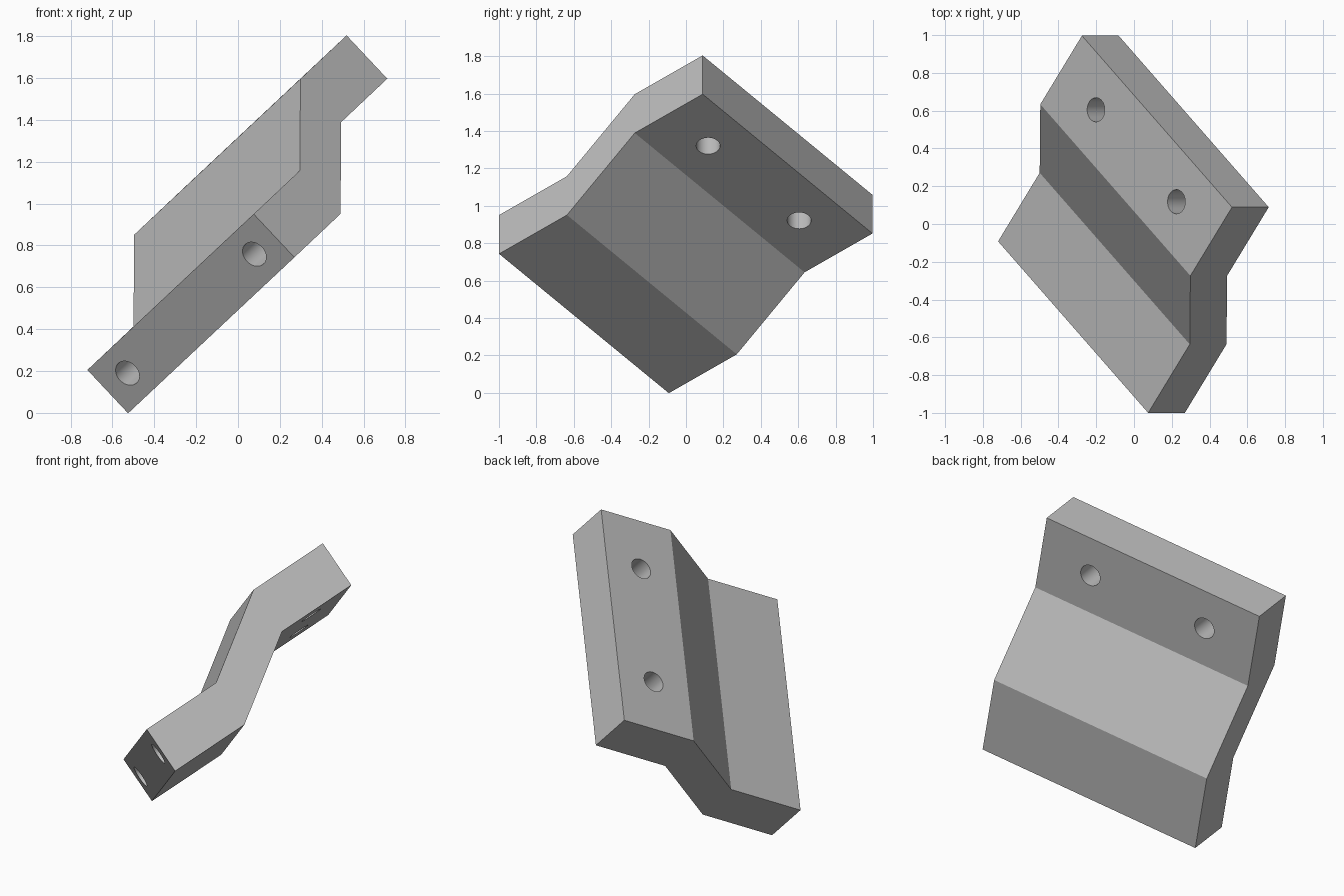
import bpy
import bmesh
from math import radians
from mathutils import Matrix, Vector

old = bpy.data.objects.get("Cube")
if old:
    bpy.data.objects.remove(old, do_unlink=True)

SIZE = 1.418             # square footprint of the bracket
THICK = 0.284            # plate thickness
STEP = 0.317             # height offset between the two flanges
RADIUS = 0.064           # all holes

grey = bpy.data.materials.new("plain grey")
grey.use_nodes = True
colour = (0.5, 0.5, 0.5, 1)
grey.diffuse_color = colour
grey.node_tree.nodes["Principled BSDF"].inputs["Base Color"].default_value = colour


def make_object(name, bm):
    bmesh.ops.recalc_face_normals(bm, faces=bm.faces)
    mesh = bpy.data.meshes.new(name)
    bm.to_mesh(mesh)
    bm.free()
    mesh.materials.append(grey)
    obj = bpy.data.objects.new(name, mesh)
    bpy.context.collection.objects.link(obj)
    return obj


def add_drill(bm, centre, depth, turn):
    bmesh.ops.create_cone(bm, cap_ends=True, segments=40, radius1=RADIUS,
                          radius2=RADIUS, depth=depth,
                          matrix=Matrix.Translation(centre) @ turn)


# Stepped plate: a Z-shaped profile extruded along its width
top_line = [(0, 0), (SIZE / 3, 0), (SIZE * 2 / 3, STEP), (SIZE, STEP)]
profile = top_line + [(x, z - THICK) for x, z in reversed(top_line)]
bm = bmesh.new()
end = bm.faces.new([bm.verts.new((x, 0, z)) for x, z in profile])
swept = bmesh.ops.extrude_face_region(bm, geom=[end])["geom"]
bmesh.ops.translate(bm, vec=(0, SIZE, 0),
                    verts=[v for v in swept if isinstance(v, bmesh.types.BMVert)])
bracket = make_object("stepped_bracket", bm)

# Two through holes in the upper flange, two blind holes in the lower edge
bm = bmesh.new()
for side in (-1, 1):
    middle = SIZE / 2
    add_drill(bm, (SIZE * 5 / 6, middle + side * 0.38, STEP - THICK / 2),
              THICK * 2, Matrix.Identity(4))
    add_drill(bm, (0.15, middle + side * 0.541, -THICK / 2),
              0.5, Matrix.Rotation(radians(90), 4, "Y"))
drills = make_object("hole_cutters", bm)
drills.hide_render = True

cut = bracket.modifiers.new("holes", "BOOLEAN")
cut.operation = "DIFFERENCE"
cut.solver = "EXACT"
cut.object = drills
bpy.context.view_layer.objects.active = bracket
bracket.select_set(True)
bpy.ops.object.modifier_apply(modifier=cut.name)
bpy.data.objects.remove(drills, do_unlink=True)

# Tilt the bracket into its resting pose
along = Vector((0.466, 0.768, 0.439)).normalized()
width = Vector((-0.56, 0.641, -0.525))
width = (width - along * width.dot(along)).normalized()
up = along.cross(width)
pose = Matrix((along, width, up)).transposed().to_4x4()
bracket.data.transform(Matrix.Translation((0.075, -1, 0.95)) @ pose)

bpy.ops.object.shade_smooth_by_angle(angle=radians(30))
